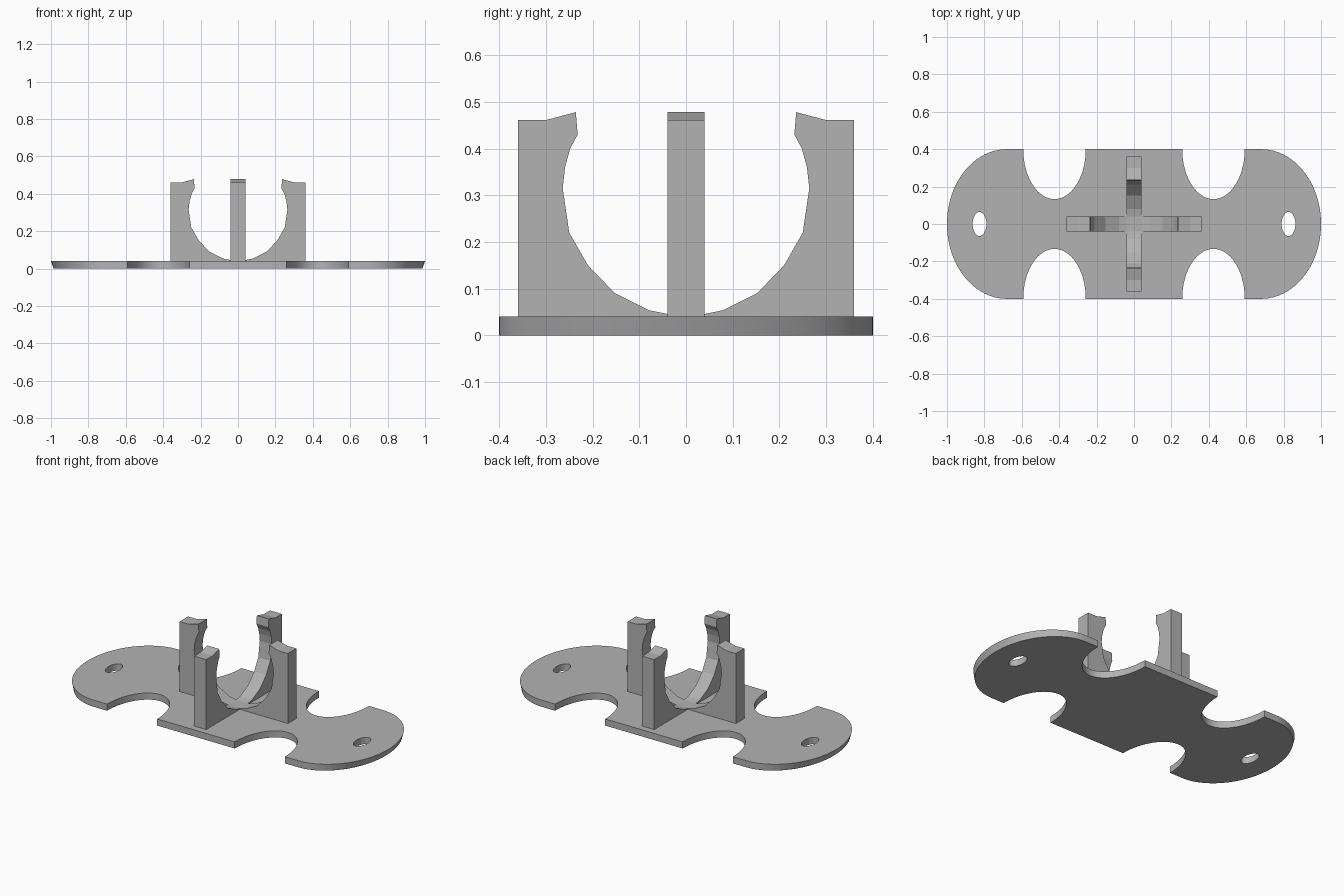
import bpy, bmesh, math

if "Cube" in bpy.data.objects:
    bpy.data.objects.remove(bpy.data.objects["Cube"])

grey = bpy.data.materials.new("plain_grey")
grey.diffuse_color = (0.45, 0.45, 0.45, 1)
grey.use_nodes = True
grey.node_tree.nodes["Principled BSDF"].inputs["Base Color"].default_value = grey.diffuse_color


def arc(cx, cy, rx, ry, a0, a1, n):
    """Points along an elliptical arc, angles in degrees."""
    return [(cx + rx * math.cos(math.radians(a0 + (a1 - a0) * i / n)),
             cy + ry * math.sin(math.radians(a0 + (a1 - a0) * i / n)))
            for i in range(n + 1)]


# Base plate outline: rounded ends, two scallops on each long side
END_X, END_RX, HALF_Y = 0.68, 0.32, 0.40
half = arc(END_X, 0, END_RX, HALF_Y, -90, 90, 48)
half += arc(0.425, HALF_Y, 0.167, 0.267, 0, -180, 32)
half += arc(-0.425, HALF_Y, 0.167, 0.267, 0, -180, 32)
outline = half + arc(-END_X, 0, END_RX, HALF_Y, 90, 270, 48)
outline += arc(-0.425, -HALF_Y, 0.167, 0.267, 180, 0, 32)
outline += arc(0.425, -HALF_Y, 0.167, 0.267, 180, 0, 32)

# Screw holes near both ends
loops = [outline] + [arc(s * 0.826, 0, 0.037, 0.064, 0, 360, 32)[:-1] for s in (-1, 1)]

curve = bpy.data.curves.new("base_plate", 'CURVE')
curve.dimensions = '2D'
curve.fill_mode = 'BOTH'
curve.extrude = 0.02
for pts in loops:
    sp = curve.splines.new('POLY')
    sp.points.add(len(pts) - 1)
    for p, (x, y) in zip(sp.points, pts):
        p.co = (x, y, 0, 1)
    sp.use_cyclic_u = True
plate = bpy.data.objects.new("base_plate", curve)
bpy.context.collection.objects.link(plate)
bpy.context.view_layer.objects.active = plate
plate.select_set(True)
bpy.ops.object.convert(target='MESH')
plate = bpy.context.view_layer.objects.active

# Lift the plate to the ground and taper the lower rim of the rounded ends
bm = bmesh.new()
bm.from_mesh(plate.data)
bmesh.ops.remove_doubles(bm, verts=bm.verts, dist=0.0002)
for v in bm.verts:
    v.co.z += 0.02
    out = abs(v.co.x) - END_X
    if v.co.z < 0.02 and out > 0 and (out / END_RX) ** 2 + (v.co.y / HALF_Y) ** 2 > 0.9:
        v.co.x = math.copysign(END_X + out * 0.955, v.co.x)
bmesh.ops.recalc_face_normals(bm, faces=bm.faces)
bm.to_mesh(plate.data)
bm.free()
plate.data.materials.clear()
plate.data.materials.append(grey)
bpy.ops.object.shade_smooth_by_angle(angle=math.radians(30))

# Clip arms: one U-shaped profile with hooked tips, used in both directions
side = [(0.36, 0.03), (0.36, 0.461), (0.30, 0.461), (0.236, 0.478), (0.232, 0.43),
        (0.248, 0.40), (0.259, 0.36), (0.264, 0.315), (0.25, 0.22), (0.21, 0.15),
        (0.152, 0.09), (0.08, 0.054), (0.04, 0.046)]
profile = side + [(-x, z) for x, z in reversed(side)]
for name, turn in (("long_clip_arms", 0), ("cross_clip_arms", math.pi / 2)):
    bm = bmesh.new()
    face = bm.faces.new([bm.verts.new((x, -0.04, z)) for x, z in profile])
    ext = bmesh.ops.extrude_face_region(bm, geom=[face])
    bmesh.ops.translate(bm, vec=(0, 0.08, 0),
                        verts=[g for g in ext["geom"] if isinstance(g, bmesh.types.BMVert)])
    bmesh.ops.recalc_face_normals(bm, faces=bm.faces)
    mesh = bpy.data.meshes.new(name)
    bm.to_mesh(mesh)
    bm.free()
    mesh.materials.append(grey)
    arm = bpy.data.objects.new(name, mesh)
    arm.rotation_euler.z = turn
    bpy.context.collection.objects.link(arm)
